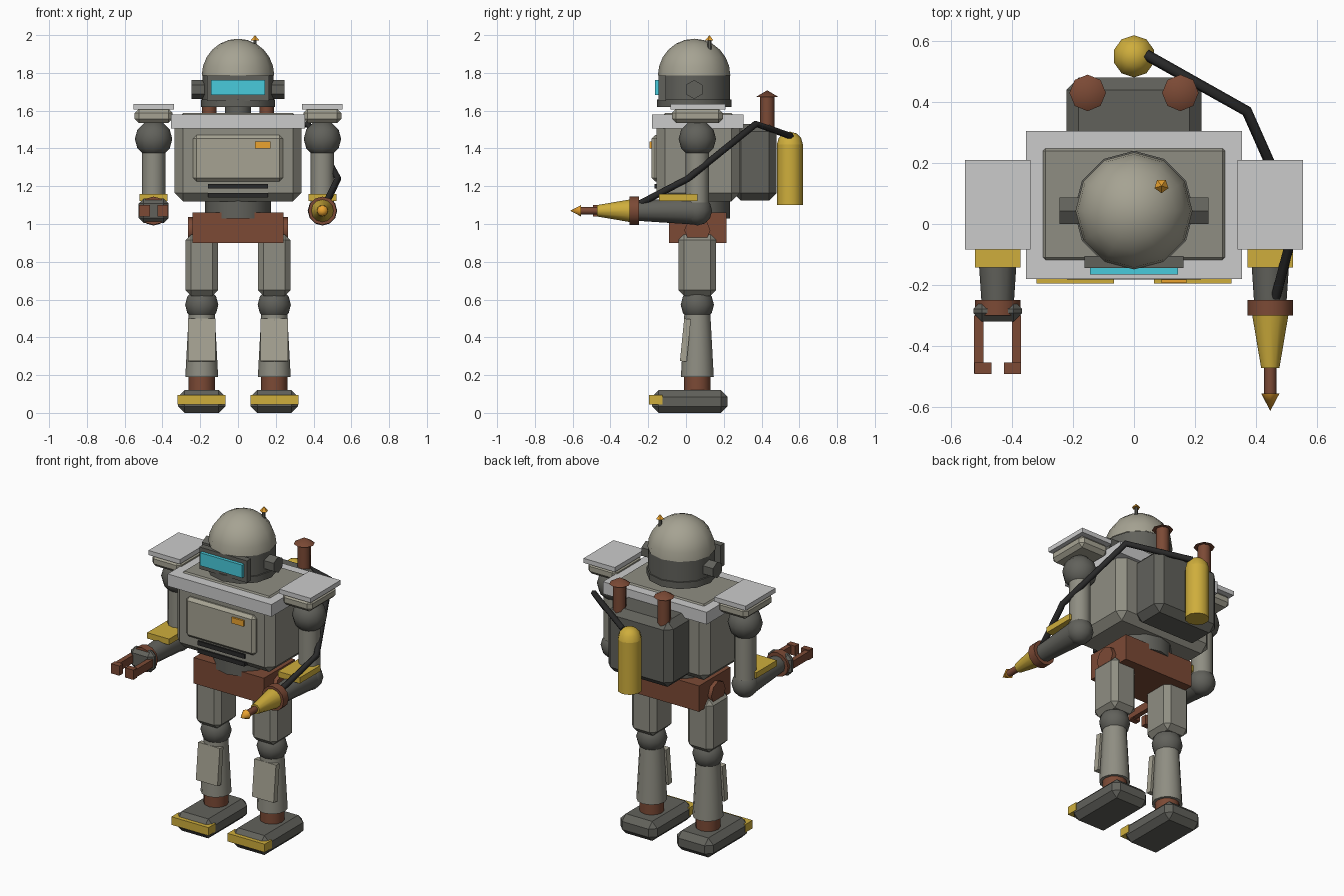
import bpy, bmesh
from math import radians
from mathutils import Vector, Matrix

if "Cube" in bpy.data.objects:
    bpy.data.objects.remove(bpy.data.objects["Cube"])

COLORS = {
    "hull": (0.275, 0.27, 0.225), "plate": (0.38, 0.365, 0.29), "dark": (0.12, 0.12, 0.105),
    "black": (0.022, 0.022, 0.022), "rust": (0.2, 0.068, 0.036), "yellow": (0.62, 0.42, 0.045),
    "orange": (0.83, 0.37, 0.03), "cyan": (0.065, 0.6, 0.72),
}
MATS = {}
for key, rgb in COLORS.items():
    MATS[key] = bpy.data.materials.new(key)
    MATS[key].diffuse_color = (*rgb, 1)


def finish(name, bm, mat, matrix, smooth=False):
    bmesh.ops.transform(bm, matrix=matrix, verts=bm.verts)
    bmesh.ops.recalc_face_normals(bm, faces=bm.faces)
    for f in bm.faces:
        f.smooth = smooth
    for e in bm.edges:  # keep corners crisp on round parts
        e.smooth = e.calc_face_angle(3) < radians(50)
    me = bpy.data.meshes.new(name)
    bm.to_mesh(me)
    bm.free()
    ob = bpy.data.objects.new(name, me)
    bpy.context.collection.objects.link(ob)
    if mat:
        me.materials.append(MATS[mat])
    return ob


def box(name, x, y, z, mat=None, bevel=0, tilt=0):
    """Box from (min, max) ranges, optionally chamfered and tilted about x."""
    bm = bmesh.new()
    bmesh.ops.create_cube(bm, size=1)
    size = [r[1] - r[0] for r in (x, y, z)]
    bmesh.ops.scale(bm, vec=size, verts=bm.verts)
    if bevel:
        bmesh.ops.bevel(bm, geom=bm.edges[:], offset=bevel, segments=1, affect='EDGES')
    centre = Vector([(r[0] + r[1]) / 2 for r in (x, y, z)])
    return finish(name, bm, mat, Matrix.Translation(centre) @ Matrix.Rotation(tilt, 4, 'X'))


def rod(name, a, b, r1, r2=None, mat=None, sides=12):
    """Cylinder or cone running from point a to point b."""
    a, b = Vector(a), Vector(b)
    d = b - a
    bm = bmesh.new()
    bmesh.ops.create_cone(bm, cap_ends=True, segments=sides, radius1=r1,
                          radius2=r1 if r2 is None else r2, depth=d.length)
    bmesh.ops.remove_doubles(bm, verts=bm.verts, dist=1e-5)
    m = Matrix.Translation((a + b) / 2) @ d.to_track_quat('Z', 'Y').to_matrix().to_4x4()
    return finish(name, bm, mat, m, sides > 6)


def ball(name, c, r, mat=None, seg=12, rings=6, half=False, zs=1):
    bm = bmesh.new()
    bmesh.ops.create_uvsphere(bm, u_segments=seg, v_segments=rings, radius=r)
    if half:
        bmesh.ops.delete(bm, geom=[v for v in bm.verts if v.co.z < -0.001], context='VERTS')
    return finish(name, bm, mat, Matrix.Translation(c) @ Matrix.Diagonal((1, 1, zs, 1)), True)


def around(c, h):
    return (c - h, c + h)


Y = 0.06  # depth of the limb axis

# Legs
for s, side in ((-1, "left"), (1, "right")):
    x = 0.192 * s
    box(side + "_foot", around(x, 0.125), (-0.18, 0.22), (0, 0.12), "dark", 0.035)
    box(side + "_toe_bar", around(x, 0.127), (-0.195, -0.125), (0.045, 0.095), "yellow")
    rod(side + "_ankle", (x, Y, 0.11), (x, Y, 0.2), 0.07, mat="rust")
    rod(side + "_shin", (x, Y, 0.19), (x, Y, 0.54), 0.087, 0.068, "hull")
    box(side + "_shin_plate", around(x, 0.074), around(-0.003, 0.018), around(0.385, 0.113),
        "plate", 0, -0.1)
    ball(side + "_knee", (x, Y, 0.572), 0.088, "dark")
    box(side + "_thigh", around(x, 0.086), around(Y, 0.1), (0.62, 0.945), "hull", 0.03)
    rod(side + "_hip_disc", (0.22 * s, Y, 0.967), (0.264 * s, Y, 0.967), 0.069, mat="rust", sides=8)

# Pelvis and waist
box("pelvis", around(0, 0.24), (-0.09, 0.215), (0.9, 1.06), "rust")
rod("waist", (0, Y, 1.03), (0, Y, 1.15), 0.174, mat="dark")

# Torso
box("chest", around(0, 0.335), (-0.155, 0.285), (1.12, 1.588), "hull", 0.045)
box("collar", around(0, 0.355), (-0.18, 0.305), (1.505, 1.58))
box("chest_panel", around(0, 0.237), (-0.182, -0.12), (1.225, 1.47), "plate", 0.018)
box("chest_light", (0.09, 0.172), (-0.194, -0.17), (1.4, 1.436), "orange")
for i, z in enumerate((1.152, 1.2)):
    box(f"vent_{i + 1}", around(0, 0.16), (-0.166, -0.13), around(z, 0.013), "black")

# Backpack, exhausts and tank
box("backpack", around(0, 0.222), (0.25, 0.48), (1.125, 1.53), "dark", 0.04)
for s, side in ((-1, "left"), (1, "right")):
    x = 0.152 * s
    rod(side + "_exhaust", (x, 0.43, 1.48), (x, 0.43, 1.68), 0.038, mat="rust", sides=8)
    rod(side + "_exhaust_cap", (x, 0.43, 1.672), (x, 0.43, 1.708), 0.06, 0, "rust", 8)
rod("tank", (0, 0.55, 1.1), (0, 0.55, 1.42), 0.069, mat="yellow", sides=10)
ball("tank_top", (0, 0.55, 1.42), 0.069, "yellow", seg=10, half=True)

# Hose from the tank to the drill arm
cu = bpy.data.curves.new("hose", 'CURVE')
cu.dimensions = '3D'
cu.bevel_depth, cu.bevel_resolution, cu.use_fill_caps = 0.018, 1, True
path = [(0.04, 0.555, 1.465), (0.37, 0.37, 1.53), (0.53, 0.01, 1.24), (0.465, -0.24, 1.11)]
sp = cu.splines.new('POLY')
sp.points.add(len(path) - 1)
for p, co in zip(sp.points, path):
    p.co = (*co, 1)
cu.materials.append(MATS["black"])
bpy.context.collection.objects.link(bpy.data.objects.new("hose", cu))

# Head
HY = 0.043
rod("neck", (0, HY, 1.57), (0, HY, 1.64), 0.07, mat="dark")
rod("head_ring", (0, HY, 1.62), (0, HY, 1.66), 0.197, mat="dark")
rod("head_band", (0, HY, 1.65), (0, HY, 1.785), 0.189, mat="dark")
ball("dome", (0, HY, 1.785), 0.192, "plate", 12, 12, True, 1.02)
box("visor_frame", around(0, 0.163), (-0.145, -0.105), (1.65, 1.785), "dark")
box("visor", around(0, 0.144), (-0.165, -0.13), (1.682, 1.762), "cyan")
rod("ear_caps", (-0.245, HY, 1.712), (0.245, HY, 1.712), 0.05, mat="dark", sides=6)
rod("antenna", (0.09, 0.125, 1.9), (0.09, 0.125, 1.98), 0.01, mat="dark", sides=6)
rod("antenna_tip", (0.09, 0.125, 1.972), (0.09, 0.125, 2.0), 0.024, 0, "orange", 5)

# Arms
AZ = 1.07
for s, side in ((-1, "left"), (1, "right")):
    x = 0.447 * s
    box(side + "_shoulder_plate", around(x, 0.107), (-0.083, 0.21), (1.607, 1.635))
    box(side + "_shoulder_pad", around(x, 0.1), (-0.075, 0.195), (1.535, 1.61), "plate", 0.022)
    ball(side + "_shoulder", (x, Y, 1.45), 0.099, "dark")
    rod(side + "_upper_arm", (x, Y, 1.08), (x, Y, 1.42), 0.062, mat="hull")
    ball(side + "_elbow", (x, Y, AZ), 0.078, "dark")
    rod(side + "_forearm", (x, Y, AZ), (x, -0.26, AZ), 0.074, 0.053, "dark")
    box(side + "_forearm_plate", around(x, 0.075), (-0.142, 0.06), (1.122, 1.158), "yellow")
    rod(side + "_wrist_ring", (x, -0.25, AZ), (x, -0.3, AZ), 0.075, mat="rust")

# Left gripper
x = -0.447
box("gripper_base", around(x, 0.08), (-0.32, -0.25), around(AZ, 0.066), "dark", 0.028)
for s, side in ((-1, "outer"), (1, "inner")):
    a, b = sorted((x + 0.047 * s, x + 0.077 * s))
    box(side + "_finger", (a, b), (-0.49, -0.3), around(AZ, 0.024), "rust")
    a, b = sorted((x + 0.02 * s, x + 0.076 * s))
    box(side + "_fingertip", (a, b), (-0.492, -0.455), around(AZ, 0.03), "rust")

# Right drill
x = 0.447
rod("drill_cone", (x, -0.295, AZ), (x, -0.472, AZ), 0.06, 0.03, "yellow")
rod("drill_shaft", (x, -0.46, AZ), (x, -0.56, AZ), 0.02, mat="rust", sides=8)
rod("drill_tip", (x, -0.556, AZ), (x, -0.613, AZ), 0.03, 0, "orange", 8)

for m in bpy.data.materials:
    if m.users and not m.is_grease_pencil:
        m.use_nodes = True
        m.node_tree.nodes["Principled BSDF"].inputs["Base Color"].default_value = m.diffuse_color
